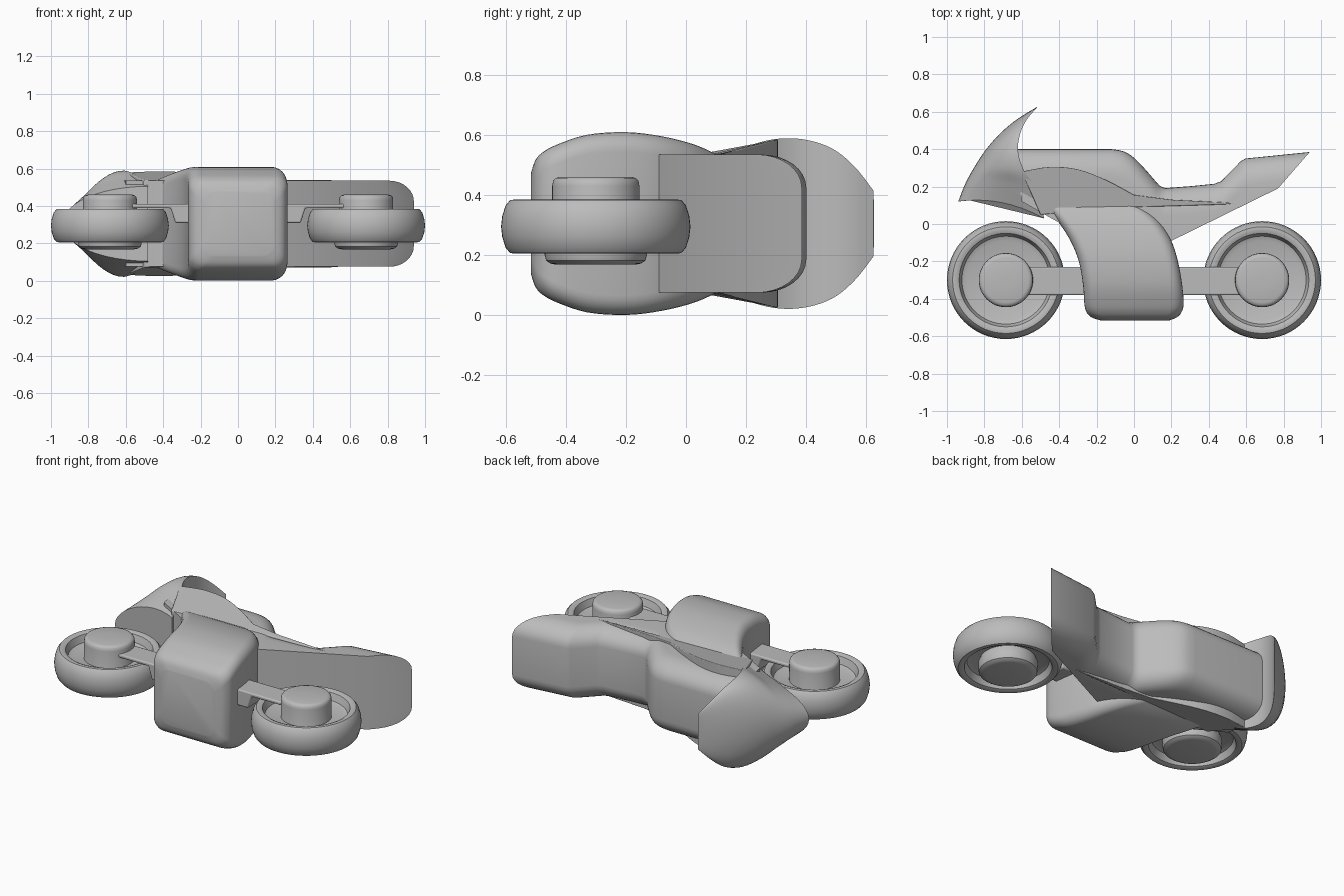
import bpy, bmesh
from math import sin, cos, pi, radians
from mathutils import Vector

if "Cube" in bpy.data.objects:
    bpy.data.objects.remove(bpy.data.objects["Cube"])

MID = 0.305      # height of the bike's centre plane, as it lies on its side
AXLE = 0.295     # height of the wheel centre plane

grey = bpy.data.materials.new("plain grey")
grey.use_nodes = True
COLOUR = (0.5, 0.5, 0.5, 1)
grey.diffuse_color = COLOUR
grey.node_tree.nodes["Principled BSDF"].inputs["Base Color"].default_value = COLOUR


def loft(name, rings, angle=35, bevel=0):
    """Skin a list of equal-sized closed rings and cap both ends."""
    bm = bmesh.new()
    rows = [[bm.verts.new(p) for p in ring] for ring in rings]
    n = len(rows[0])
    for a, b in zip(rows, rows[1:]):
        for i in range(n):
            j = (i + 1) % n
            bm.faces.new((a[i], a[j], b[j], b[i]))
    bm.faces.new(rows[0])
    bm.faces.new(rows[-1])
    bmesh.ops.recalc_face_normals(bm, faces=bm.faces)
    mesh = bpy.data.meshes.new(name)
    bm.to_mesh(mesh)
    bm.free()
    mesh.materials.append(grey)
    obj = bpy.data.objects.new(name, mesh)
    bpy.context.collection.objects.link(obj)
    if bevel:
        mod = obj.modifiers.new("soft edges", "BEVEL")
        mod.width, mod.segments = bevel, 3
    bpy.ops.object.select_all(action="DESELECT")
    obj.select_set(True)
    bpy.context.view_layer.objects.active = obj
    bpy.ops.object.shade_smooth_by_angle(angle=radians(angle))
    return obj


def spline(points, steps=5):
    """Smooth curve through tuples of any length."""
    pts = [Vector(p) for p in points]
    out = []
    for i in range(len(pts) - 1):
        p0, p1, p2 = pts[max(i - 1, 0)], pts[i], pts[i + 1]
        p3 = pts[min(i + 2, len(pts) - 1)]
        for k in range(steps):
            t = k / steps
            m1, m2 = (p2 - p0) / 2, (p3 - p1) / 2
            d = p1 - p2
            out.append(p1 + t * m1 + t * t * (-3 * d - 2 * m1 - m2)
                       + t ** 3 * (2 * d + m1 + m2))
    return out + [pts[-1]]


def lathe(name, x, y, z, profile):
    loft(name, [[(x + r * cos(2 * pi * i / 64), y + r * sin(2 * pi * i / 64), z + h)
                 for i in range(64)] for r, h in profile])


# Wheels: rounded tyre with a recessed disc on both sides, and a drum hub
half = [(0.02, 0.03), (0.21, 0.03), (0.235, 0.04), (0.25, 0.082), (0.268, 0.09),
        (0.285, 0.088), (0.3, 0.07), (0.311, 0.035), (0.315, 0)]
tyre = half + [(r, -h) for r, h in reversed(half[:-1])]
hub = [(0.02, 0.46), (0.12, 0.46), (0.134, 0.456), (0.142, 0.447), (0.145, 0.43),
       (0.145, 0.3), (0.17, 0.24), (0.17, 0.2), (0.165, 0.182), (0.15, 0.172),
       (0.13, 0.168), (0.02, 0.168)]
for label, side in (("front", -1), ("rear", 1)):
    lathe(label + "_wheel", side * 0.685, -0.3, AXLE, tyre)
    lathe(label + "_hub", side * 0.685, -0.3, 0, hub)
    # Single-sided arm that steps in towards the engine
    arm = [(0.58, 0.41), (0.2, 0.41), (0.2, 0.31), (0.335, 0.31), (0.36, 0.388), (0.58, 0.388)]
    loft(label + "_arm", [[(side * x, y, z) for x, z in arm] for y in (-0.38, -0.23)],
         bevel=0.008)

# Engine cowl: rounded-box sections; each row is y, front x, rear x, half width
cowl = spline([(0.112, -0.5, 0.02, 0.225), (0.03, -0.42, 0.12, 0.262), (-0.08, -0.345, 0.195, 0.29),
               (-0.2, -0.295, 0.235, 0.304), (-0.33, -0.272, 0.258, 0.295),
               (-0.43, -0.265, 0.265, 0.262), (-0.475, -0.252, 0.252, 0.238),
               (-0.5, -0.225, 0.228, 0.212), (-0.515, -0.18, 0.19, 0.17)], 4)


def rounded_box(y, x0, x1, w, r=0.065):
    ring = []
    for q, (cx, cz) in enumerate(((x1 - r, w - r), (x0 + r, w - r),
                                  (x0 + r, r - w), (x1 - r, r - w))):
        for k in range(7):
            a = (q + k / 6) * pi / 2
            ring.append((cx + r * cos(a), y, MID + cz + r * sin(a)))
    return ring


loft("engine_cowl", [rounded_box(*row) for row in cowl])

# Tank, seat and tail: one side profile stacked in layers, lowered at the shoulders
top = [(-0.62, 0.4)] + [tuple(p) for p in spline(
    [(-0.12, 0.4), (-0.055, 0.388), (0.005, 0.35), (0.08, 0.27), (0.135, 0.207), (0.17, 0.192)], 3)]
top += [(0.3, 0.202), (0.43, 0.215), (0.465, 0.228), (0.57, 0.335), (0.595, 0.35)]
TIP, HEEL = Vector((0.94, 0.385)), Vector((0.77, 0.19))
under = [(0.77, 0.19), (0.2, -0.09), (-0.3, -0.05), (-0.6, 0.12)]


def body_layer(z, drop):
    tip = TIP + (HEEL - TIP) * drop / (TIP.y - HEEL.y)
    outline = [(x, y - drop) for x, y in top] + [tuple(tip)] + under
    return [(x, y, MID + z) for x, y in outline]


shoulder = [(0.12 + 0.11 * sin(a), 0.15 * (1 - cos(a)))
            for a in (k * pi / 16 for k in range(9))]
layers = [(-z, d) for z, d in reversed(shoulder)] + shoulder
loft("tank_seat_tail", [body_layer(z, d) for z, d in layers], angle=30)

# Side fairing: arched panel that flares outwards towards its upper edge
arch = [tuple(p) for p in spline([(-0.6, 0.28), (-0.45, 0.305), (-0.3, 0.292),
                                  (-0.15, 0.235), (0.0, 0.155)], 4)]
panel = arch + [(0.2, 0.13), (0.55, 0.112), (0.5, 0.105), (0.0, 0.09), (-0.5, 0.05)]
loft("side_fairing", [[(x, y, MID + s * (0.232 + 0.25 * max(0, y - 0.112)))
                       for x, y in panel] for s in (-1, 1)], bevel=0.006)

# Nose and windscreen: arched rows; front x, front y, rear x, rear y, half width, bulge
nose = spline([(-0.94, 0.12, -0.48, 0.03, 0.2, 0.04), (-0.9, 0.22, -0.52, 0.18, 0.25, 0.02),
               (-0.85, 0.31, -0.59, 0.29, 0.28, 0), (-0.79, 0.4, -0.62, 0.39, 0.28, 0),
               (-0.715, 0.485, -0.608, 0.485, 0.25, 0), (-0.625, 0.56, -0.572, 0.56, 0.19, 0),
               (-0.52, 0.625, -0.518, 0.623, 0.11, 0)])


def nose_row(fx, fy, bx, by, w, bulge):
    ring = []
    for k in range(25):
        a = (k / 24 - 0.5) * pi
        t = 1 - cos(a)
        ring.append((fx + (bx - fx) * t, fy + (by - fy) * t + bulge * 4 * t * (1 - t),
                     MID + w * sin(a)))
    return ring


loft("nose_windscreen", [nose_row(*row) for row in nose], angle=40)
